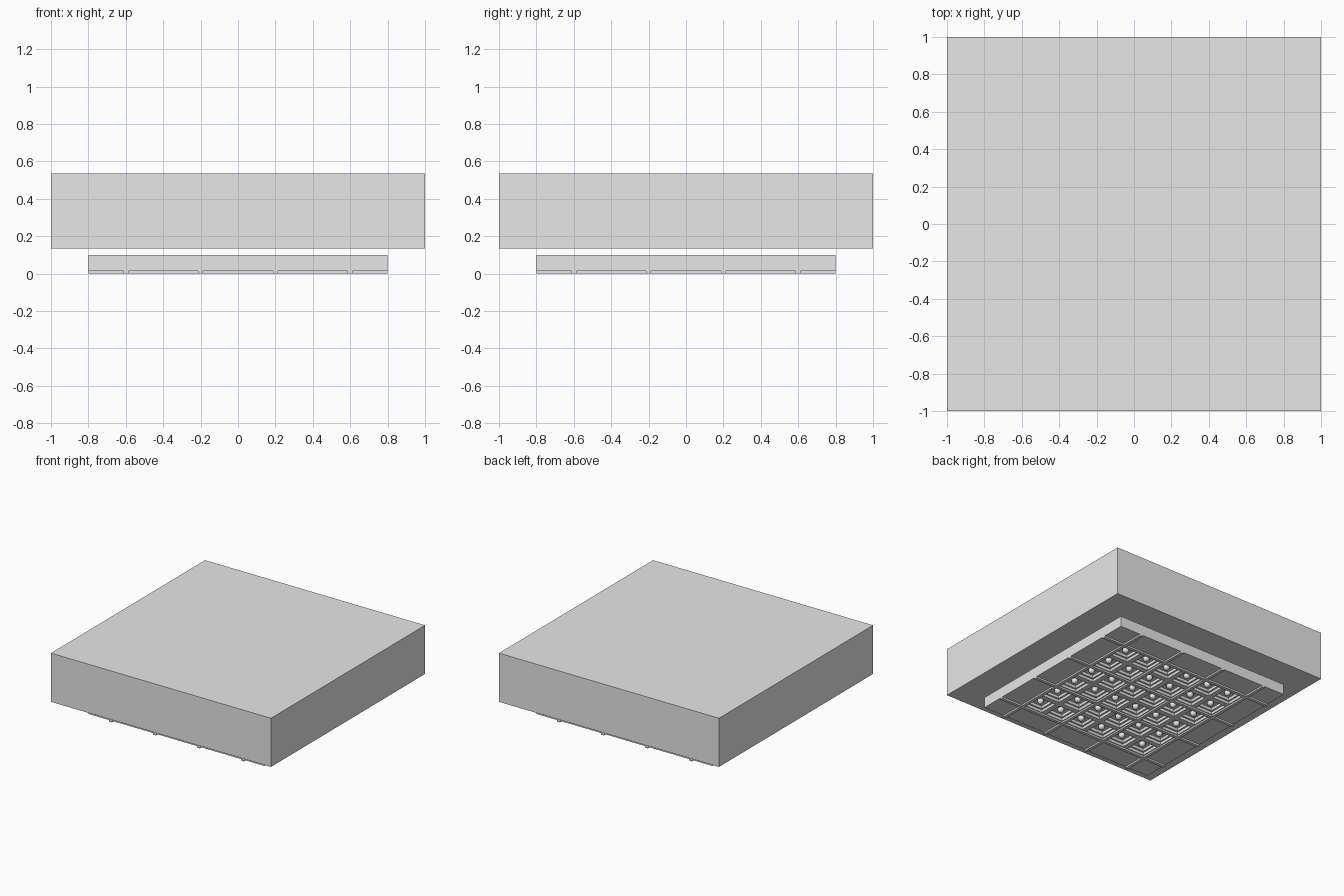
import bpy, bmesh
from mathutils import Vector, Matrix

if "Cube" in bpy.data.objects:
    bpy.data.objects.remove(bpy.data.objects["Cube"])

grey = bpy.data.materials.new("light_grey")
grey.diffuse_color = (0.8, 0.8, 0.8, 1)
grey.use_nodes = True
grey.node_tree.nodes["Principled BSDF"].inputs["Base Color"].default_value = grey.diffuse_color


def finish(name, bm):
    bmesh.ops.recalc_face_normals(bm, faces=bm.faces[:])
    mesh = bpy.data.meshes.new(name)
    bm.to_mesh(mesh)
    bm.free()
    mesh.materials.append(grey)
    obj = bpy.data.objects.new(name, mesh)
    bpy.context.collection.objects.link(obj)
    return obj


def add_box(bm, centre, size):
    m = Matrix.Translation(centre) @ Matrix.Diagonal((*size, 1))
    bmesh.ops.create_cube(bm, size=1, matrix=m)


# Thick upper slab
bm = bmesh.new()
add_box(bm, (0, 0, 0.335), (2, 2, 0.4))
finish("upper_slab", bm)

# Lower panel: 8 x 8 cells, the middle 6 x 6 sunk upward in two steps
BOTTOM, TOP, STEP = 0.013, 0.1, 0.022
bm = bmesh.new()
bmesh.ops.create_grid(bm, x_segments=8, y_segments=8, size=0.8,
                      matrix=Matrix.Translation((0, 0, BOTTOM)))
rim = [e for e in bm.edges if e.is_boundary]
cells = [f for f in bm.faces
         if max(abs(c) for c in f.calc_center_median()[:2]) < 0.6]
for margin in (0.03, 0.02):
    bmesh.ops.inset_individual(bm, faces=cells, thickness=margin)
    cells = bmesh.ops.extrude_discrete_faces(bm, faces=cells)["faces"]
    for f in cells:
        bmesh.ops.translate(bm, verts=f.verts[:], vec=(0, 0, STEP))
# Panel sides and top
wall = bmesh.ops.extrude_edge_only(bm, edges=rim)["geom"]
bmesh.ops.translate(bm, vec=Vector((0, 0, TOP - BOTTOM)),
                    verts=[v for v in wall if isinstance(v, bmesh.types.BMVert)])
bmesh.ops.contextual_create(
    bm, geom=[e for e in wall if isinstance(e, bmesh.types.BMEdge) and e.is_boundary])
finish("coffered_panel", bm)

# Thin ribs crossing the underside
bm = bmesh.new()
for p in (-0.6, -0.2, 0.2, 0.6):
    add_box(bm, (p, 0, 0.007), (0.027, 1.6, 0.014))
    add_box(bm, (0, p, 0.007), (1.6, 0.027, 0.014))
finish("underside_ribs", bm)

# One small bulb in each recess
bm = bmesh.new()
for i in range(6):
    for j in range(6):
        bmesh.ops.create_uvsphere(
            bm, u_segments=16, v_segments=10, radius=0.025,
            matrix=Matrix.Translation((-0.5 + 0.2 * i, -0.5 + 0.2 * j, 0.048)))
for f in bm.faces:
    f.smooth = True
finish("recess_bulbs", bm)
